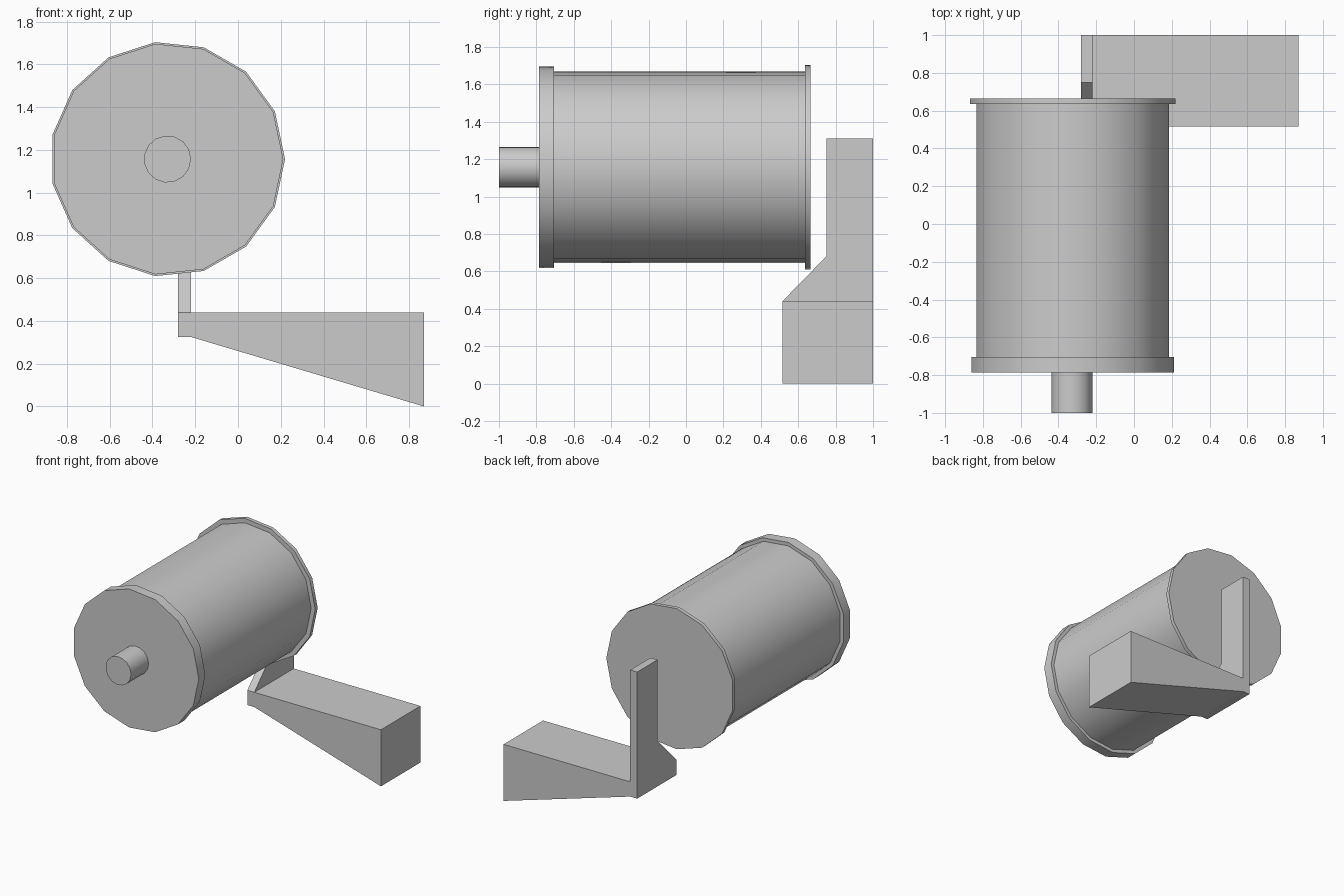
import bpy, bmesh
from math import sin, cos, radians, tau

if "Cube" in bpy.data.objects:
    bpy.data.objects.remove(bpy.data.objects["Cube"])

CX, CZ = -0.33, 1.157   # drum axis
SIDES = 15


def finish(bm, name):
    bmesh.ops.recalc_face_normals(bm, faces=bm.faces)
    mesh = bpy.data.meshes.new(name)
    bm.to_mesh(mesh)
    bm.free()
    obj = bpy.data.objects.new(name, mesh)
    bpy.context.collection.objects.link(obj)
    return obj


def lathe(name, profile):
    """Turn (radius, y) points around the drum axis, with flat end caps."""
    bm = bmesh.new()
    rings = [[bm.verts.new((CX + r * cos(tau * i / SIDES), y, CZ + r * sin(tau * i / SIDES)))
              for i in range(SIDES)] for r, y in profile]
    for a, b in zip(rings, rings[1:]):
        for i in range(SIDES):
            j = (i + 1) % SIDES
            bm.faces.new((a[i], a[j], b[j], b[i]))
    bm.faces.new(rings[0])
    bm.faces.new(rings[-1])
    obj = finish(bm, name)
    bpy.ops.object.select_all(action='DESELECT')
    obj.select_set(True)
    bpy.context.view_layer.objects.active = obj
    bpy.ops.object.shade_smooth_by_angle(angle=radians(30))
    return obj


# Drum with a thick front flange and a thin, slightly wider back flange
lathe("drum", [(0.542, -0.785), (0.542, -0.705), (0.515, -0.705),
               (0.515, 0.635), (0.55, 0.635), (0.55, 0.665)])

# Shaft stub on the front
lathe("shaft", [(0.11, -1.0), (0.11, -0.785)])

# Bracket: corner block, then a tapered foot and an upright plate extruded from it
bm = bmesh.new()
bmesh.ops.create_cube(bm, size=1)
for v in bm.verts:
    v.co.x = -0.22 if v.co.x > 0 else -0.28
    v.co.y = 1.0 if v.co.y > 0 else 0.515
    v.co.z = 0.44 if v.co.z > 0 else 0.325
bm.normal_update()
side = max(bm.faces, key=lambda f: f.normal.x)
top = max(bm.faces, key=lambda f: f.normal.z)


def extrude(face):
    return bmesh.ops.extrude_discrete_faces(bm, faces=[face])["faces"][0]


foot_end = extrude(side)
for v in foot_end.verts:
    v.co.x = 0.87
    if v.co.z < 0.4:
        v.co.z = 0.0
for z in (0.68, 1.31):
    top = extrude(top)
    for v in top.verts:
        v.co.z = z
        v.co.y = max(v.co.y, 0.75)
finish(bm, "bracket")
